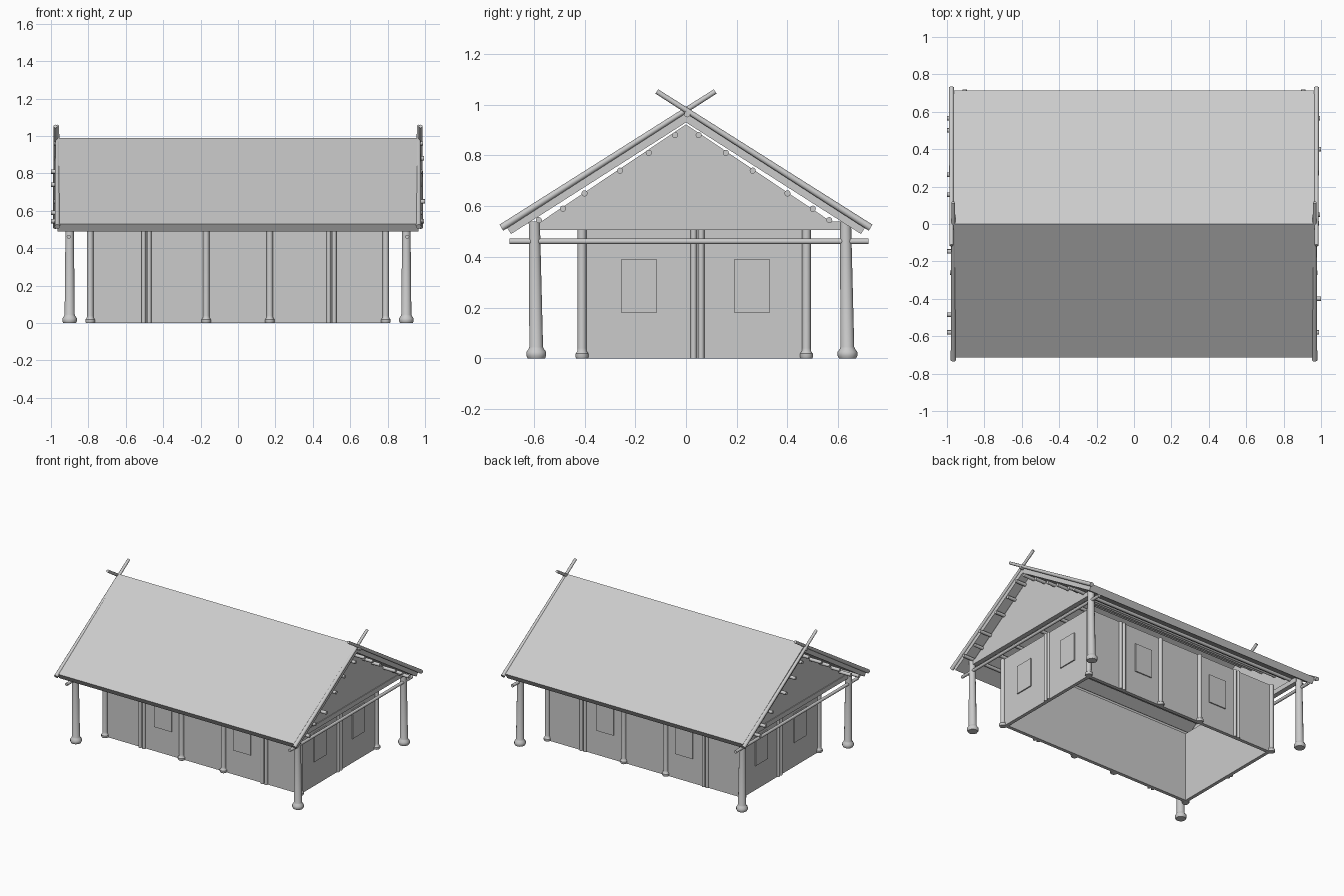
import bpy
import bmesh
import math
from mathutils import Vector

cube = bpy.data.objects.get("Cube")
if cube:
    bpy.data.objects.remove(cube, do_unlink=True)

grey = bpy.data.materials.new("plain grey")
grey.use_nodes = True
tone = (0.6, 0.6, 0.6, 1)
grey.diffuse_color = tone
grey.node_tree.nodes["Principled BSDF"].inputs["Base Color"].default_value = tone


def finish(name, bm, smooth=False):
    bmesh.ops.recalc_face_normals(bm, faces=bm.faces)
    mesh = bpy.data.meshes.new(name)
    bm.to_mesh(mesh)
    bm.free()
    mesh.materials.append(grey)
    obj = bpy.data.objects.new(name, mesh)
    bpy.context.collection.objects.link(obj)
    if smooth:
        bpy.ops.object.select_all(action="DESELECT")
        obj.select_set(True)
        bpy.context.view_layer.objects.active = obj
        bpy.ops.object.shade_smooth_by_angle(angle=math.radians(40))
    return obj


def pole(name, a, b, r1, r2=None, sides=12):
    """Round timber from point a to point b."""
    a, b = Vector(a), Vector(b)
    bm = bmesh.new()
    bmesh.ops.create_cone(bm, cap_ends=True, segments=sides, radius1=r1,
                          radius2=r1 if r2 is None else r2, depth=(b - a).length)
    turn = (b - a).to_track_quat("Z", "Y").to_matrix()
    for v in bm.verts:
        v.co = turn @ v.co + (a + b) / 2
    return finish(name, bm, True)


def box(name, lo, hi):
    lo, hi = Vector(lo), Vector(hi)
    bm = bmesh.new()
    bmesh.ops.create_cube(bm, size=1)
    for v in bm.verts:
        v.co = (lo + hi) / 2 + v.co * (hi - lo)
    return finish(name, bm)


def extrude_x(name, profile, x0, x1):
    """Extrude a (y, z) outline along x."""
    bm = bmesh.new()
    face = bm.faces.new([bm.verts.new((x0, y, z)) for y, z in profile])
    out = bmesh.ops.extrude_face_region(bm, geom=[face])["geom"]
    new = [v for v in out if isinstance(v, bmesh.types.BMVert)]
    bmesh.ops.translate(bm, vec=(x1 - x0, 0, 0), verts=new)
    return finish(name, bm)


def lathe(name, profile, x, y, sides=12, lean=0):
    """Spin an (r, z) outline; lean shifts the top sideways in y."""
    bm = bmesh.new()
    rings = []
    for r, z in profile:
        rings.append([bm.verts.new((x + r * math.cos(math.tau * i / sides),
                                    y + lean * z + r * math.sin(math.tau * i / sides), z))
                      for i in range(sides)])
    for low, high in zip(rings, rings[1:]):
        for i in range(sides):
            j = (i + 1) % sides
            bm.faces.new((low[i], low[j], high[j], high[i]))
    bm.faces.new(rings[0])
    bm.faces.new(rings[-1])
    return finish(name, bm, True)


# Roof slab with square-cut eaves
extrude_x("roof", [(-0.715, 0.53), (0, 0.99), (0.715, 0.53),
                   (0.69, 0.49), (0, 0.93), (-0.69, 0.49)], -0.965, 0.965)

# House walls, open underneath
HX, Y0, Y1, TOP, T = 0.79, -0.405, 0.475, 0.51, 0.025
MID = (Y0 + Y1) / 2
box("front_wall", (-HX, Y0, 0), (HX, Y0 + T, TOP))
box("back_wall", (-HX, Y1 - T, 0), (HX, Y1, TOP))
for s, side in ((1, "left"), (-1, "right")):
    xs = sorted((s * HX, s * (HX - T)))
    box(side + "_wall", (xs[0], Y0 + T, 0), (xs[1], Y1 - T, TOP))

# Window shutters as thin plates
P = 0.008
for cx in (-0.32, 0.32):
    box("front_window", (cx - 0.07, Y0 - P, 0.18), (cx + 0.07, Y0, 0.39))
    box("back_window", (cx - 0.07, Y1, 0.18), (cx + 0.07, Y1 + P, 0.39))
for s in (-1, 1):
    xs = sorted((s * HX, s * (HX + P)))
    for cy in (MID - 0.22, MID + 0.225):
        box("side_window", (xs[0], cy - 0.071, 0.18), (xs[1], cy + 0.071, 0.39))

# Wall posts with small footings, and paired slim poles
wall_post = [(0.023, 0), (0.026, 0.006), (0.026, 0.018), (0.019, 0.026),
             (0.017, 0.04), (0.017, TOP)]
for y in (Y0 - 0.005, Y1):
    for x in (-HX, -0.17, 0.17, HX):
        lathe("wall_post", wall_post, x, y)
    for x in (-0.49, 0.5):
        for d in (-0.015, 0.015):
            pole("paired_pole", (x + d, y, 0), (x + d, y, TOP), 0.012)
for x in (-HX, HX):
    for d in (-0.015, 0.015):
        pole("paired_pole", (x, MID + 0.01 + d, 0), (x, MID + 0.01 + d, TOP), 0.012)

# Veranda corner posts with heavy footings
corner_post = [(0.034, 0), (0.039, 0.01), (0.039, 0.025), (0.03, 0.037),
               (0.027, 0.045), (0.022, 0.54)]
for x in (-0.9, 0.9):
    for y, lean in ((-0.59, -0.015), (0.637, -0.015)):
        lathe("veranda_post", corner_post, x, y, 12, lean)

# Gable panels, tie beams and cross poles
for s in (-1, 1):
    xs = sorted((s * 0.885, s * 0.905))
    extrude_x("gable_panel", [(-0.6, 0.52), (0, 0.922), (0.6, 0.52)], *xs)
    xs = sorted((s * 0.875, s * 0.91))
    box("gable_beam", (xs[0], -0.6, 0.505), (xs[1], 0.63, 0.54))
    pole("cross_pole", (s * 0.905, -0.695, 0.461), (s * 0.905, 0.72, 0.461), 0.011)

# Purlins under the roof: y, z, left and right ends
purlins = [(-0.58, 0.545, 1, 0.99), (-0.485, 0.59, 1, 0.97), (-0.4, 0.65, 0.97, 1),
           (-0.26, 0.74, 0.985, 0.98), (-0.147, 0.81, 1, 0.97), (-0.043, 0.88, 0.97, 0.985),
           (0.05, 0.88, 0.98, 0.995), (0.157, 0.81, 1, 0.985), (0.263, 0.74, 1, 0.97),
           (0.4, 0.65, 0.985, 1), (0.5, 0.59, 1, 0.985), (0.565, 0.545, 1, 0.995),
           (0.005, 0.962, 0.985, 0.99)]
for y, z, a, b in purlins:
    pole("purlin", (-a, y, z), (b, y, z), 0.012)

# Crossed barge poles at both gable ends
for s in (-1, 1):
    for d, x in ((-1, 0.966), (1, 0.976)):
        pole("barge_pole", (s * x, d * 0.728, 0.515), (s * x, -d * 0.115, 1.052),
             0.014, 0.01)
